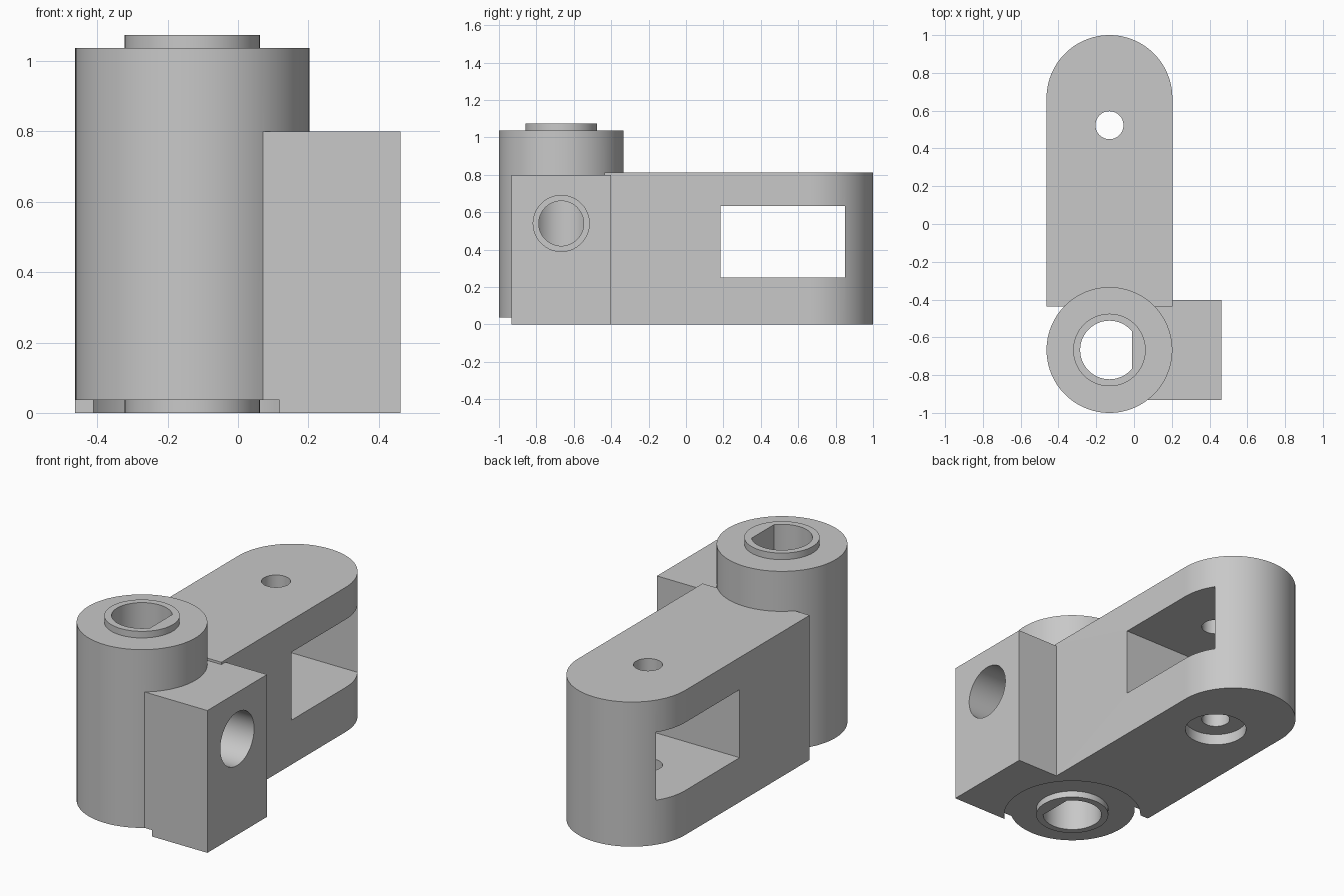
import bpy, bmesh, math
from mathutils import Matrix

cube = bpy.data.objects.get("Cube")
if cube:
    bpy.data.objects.remove(cube, do_unlink=True)

metal = bpy.data.materials.new("plain grey")
metal.use_nodes = True
GREY = (0.58, 0.58, 0.58, 1)
metal.diffuse_color = GREY
metal.node_tree.nodes["Principled BSDF"].inputs["Base Color"].default_value = GREY

AXIS_X = -0.13      # shared centre line of drum and arm
DRUM_Y = -0.667
RADIUS = 0.333


def finish(name, bm):
    bmesh.ops.recalc_face_normals(bm, faces=bm.faces)
    mesh = bpy.data.meshes.new(name)
    bm.to_mesh(mesh)
    bm.free()
    mesh.materials.append(metal)
    obj = bpy.data.objects.new(name, mesh)
    bpy.context.collection.objects.link(obj)
    return obj


def prism(name, outline, z0, z1):
    bm = bmesh.new()
    face = bm.faces.new([bm.verts.new((x, y, z0)) for x, y in outline])
    new = bmesh.ops.extrude_face_region(bm, geom=[face])["geom"]
    verts = [v for v in new if isinstance(v, bmesh.types.BMVert)]
    bmesh.ops.translate(bm, verts=verts, vec=(0, 0, z1 - z0))
    return finish(name, bm)


def box(name, x0, x1, y0, y1, z0, z1):
    return prism(name, [(x0, y0), (x1, y0), (x1, y1), (x0, y1)], z0, z1)


def arc(cx, cy, r, start, end, steps):
    angles = [start + (end - start) * i / steps for i in range(steps + 1)]
    return [(cx + r * math.cos(a), cy + r * math.sin(a)) for a in angles]


def upright(name, y, r, z0, z1):
    return prism(name, arc(AXIS_X, y, r, 0, math.tau, 96)[:-1], z0, z1)


def sideways(name, r, x0, x1, y, z):
    obj = prism(name, arc(0, 0, r, 0, math.tau, 64)[:-1], x0, x1)
    obj.data.transform(Matrix.Translation((0, y, z)) @ Matrix.Rotation(math.pi / 2, 4, "Y"))
    return obj


def combine(body, other, operation):
    mod = body.modifiers.new(other.name, "BOOLEAN")
    mod.operation, mod.solver, mod.object = operation, "EXACT", other
    bpy.context.view_layer.objects.active = body
    bpy.ops.object.modifier_apply(modifier=mod.name)
    bpy.data.objects.remove(other, do_unlink=True)


# Arm with a rounded rear end
outline = [(AXIS_X - RADIUS, -0.437), (AXIS_X + RADIUS, -0.437)]
outline += arc(AXIS_X, 0.667, RADIUS, 0, math.pi, 48)
body = prism("pivot_bracket", outline, 0, 0.813)

# Side block, with clearance under the drum
combine(body, box("side_block", 0.05, 0.462, -0.932, -0.402, 0, 0.8), "UNION")
combine(body, upright("drum_clearance", DRUM_Y, 0.363, -0.1, 0.036), "DIFFERENCE")

# Drum and the raised collar at both of its ends
combine(body, upright("drum", DRUM_Y, RADIUS, 0.036, 1.038), "UNION")
combine(body, upright("collar", DRUM_Y, 0.192, 0, 1.075), "UNION")

# Bore with one flat side
half = math.acos(0.12 / 0.155)
bore = arc(AXIS_X, DRUM_Y, 0.155, half, math.tau - half, 72)
combine(body, prism("flatted_bore", bore, -0.1, 1.2), "DIFFERENCE")

# Stepped side hole that reaches the bore
combine(body, sideways("side_hole", 0.15, 0.06, 0.6, DRUM_Y, 0.54), "DIFFERENCE")
combine(body, sideways("side_hole_neck", 0.12, AXIS_X, 0.2, DRUM_Y, 0.54), "DIFFERENCE")

# Window through the arm, pin hole and its counterbore
combine(body, box("window", -0.6, 0.4, 0.185, 0.85, 0.25, 0.632), "DIFFERENCE")
combine(body, upright("pin_hole", 0.523, 0.074, -0.1, 1), "DIFFERENCE")
combine(body, upright("pin_counterbore", 0.523, 0.162, -0.1, 0.062), "DIFFERENCE")

bpy.ops.object.select_all(action="DESELECT")
body.select_set(True)
bpy.context.view_layer.objects.active = body
bpy.ops.object.shade_smooth_by_angle(angle=math.radians(30))
